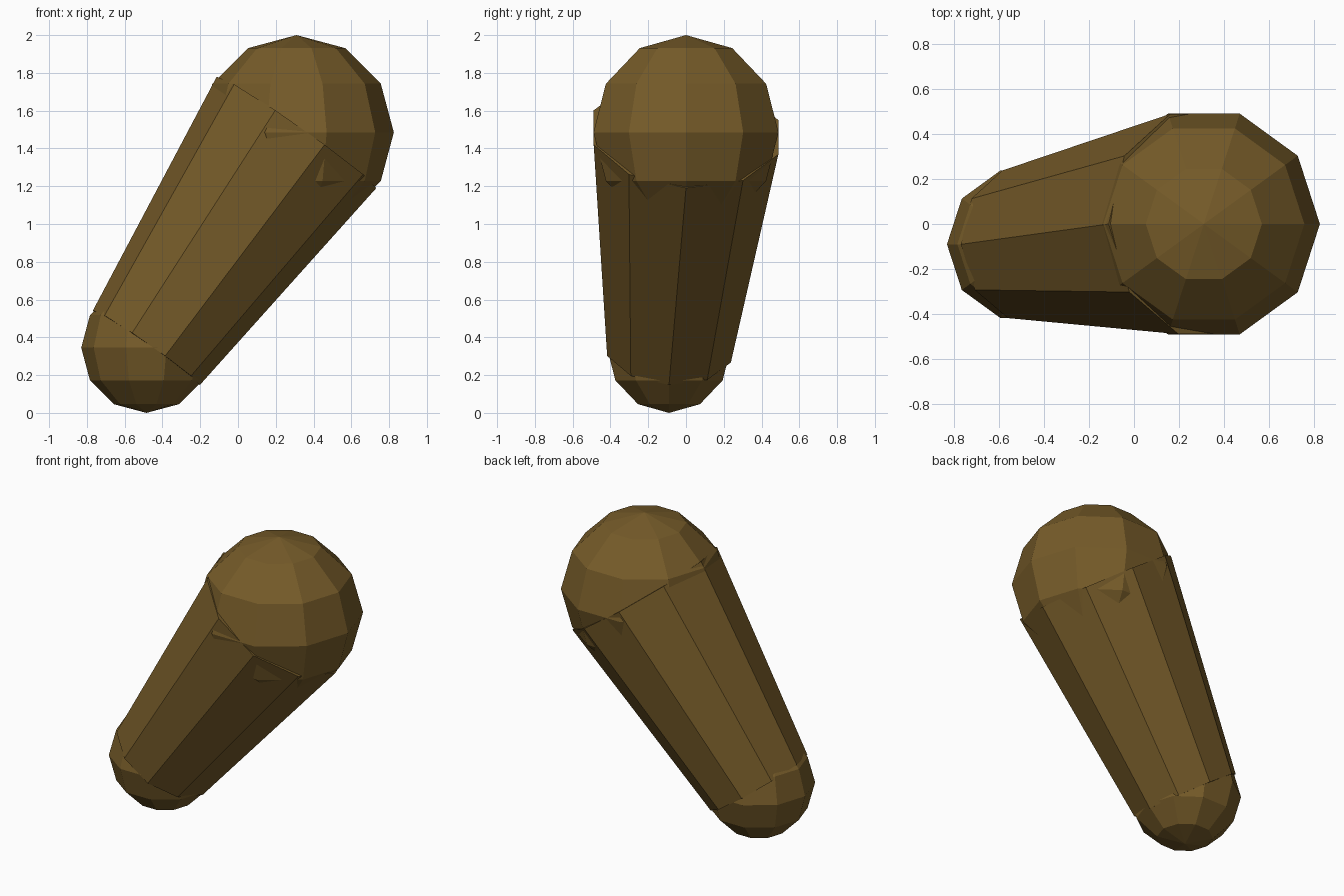
import bpy, bmesh, math
from mathutils import Matrix, Vector

if "Cube" in bpy.data.objects:
    bpy.data.objects.remove(bpy.data.objects["Cube"])

SIDES = 10
BOTTOM, R_BOTTOM = Vector((-0.485, -0.09, 0.345)), 0.345
TOP, R_TOP = Vector((0.31, 0.0, 1.485)), 0.515

mat = bpy.data.materials.new("brown")
mat.diffuse_color = (0.18, 0.105, 0.022, 1)
mat.use_nodes = True
mat.node_tree.nodes["Principled BSDF"].inputs["Base Color"].default_value = mat.diffuse_color


def lathe(name, profile, matrix):
    """Spin an (r, z) profile into a ten-sided solid."""
    bm = bmesh.new()
    verts = [bm.verts.new((r, 0, z)) for r, z in profile]
    edges = [bm.edges.new(pair) for pair in zip(verts, verts[1:])]
    bmesh.ops.spin(bm, geom=verts + edges, cent=(0, 0, 0), axis=(0, 0, 1),
                   angle=2 * math.pi, steps=SIDES)
    bmesh.ops.remove_doubles(bm, verts=bm.verts[:], dist=1e-4)
    bmesh.ops.recalc_face_normals(bm, faces=bm.faces[:])
    mesh = bpy.data.meshes.new(name)
    bm.to_mesh(mesh)
    bm.free()
    mesh.materials.append(mat)
    obj = bpy.data.objects.new(name, mesh)
    obj.matrix_world = matrix
    bpy.context.collection.objects.link(obj)


def ball(name, centre, radius, rings=6):
    arc = [math.pi * i / rings for i in range(rings + 1)]
    lathe(name, [(radius * math.sin(a), radius * math.cos(a)) for a in arc],
          Matrix.Translation(centre))


# Rounded ends
ball("lower_end", BOTTOM, R_BOTTOM)
ball("upper_end", TOP, R_TOP)

# Tapered shaft from centre to centre, one corner lying in the xz plane
axis = TOP - BOTTOM
d = axis.normalized()
u = Vector((-d.z, 0, d.x)).normalized()
frame = Matrix((u, d.cross(u), d)).transposed().to_4x4()
lathe("tapered_shaft",
      [(0, 0), (R_BOTTOM, 0), (R_TOP, axis.length), (0, axis.length)],
      Matrix.Translation(BOTTOM) @ frame)
